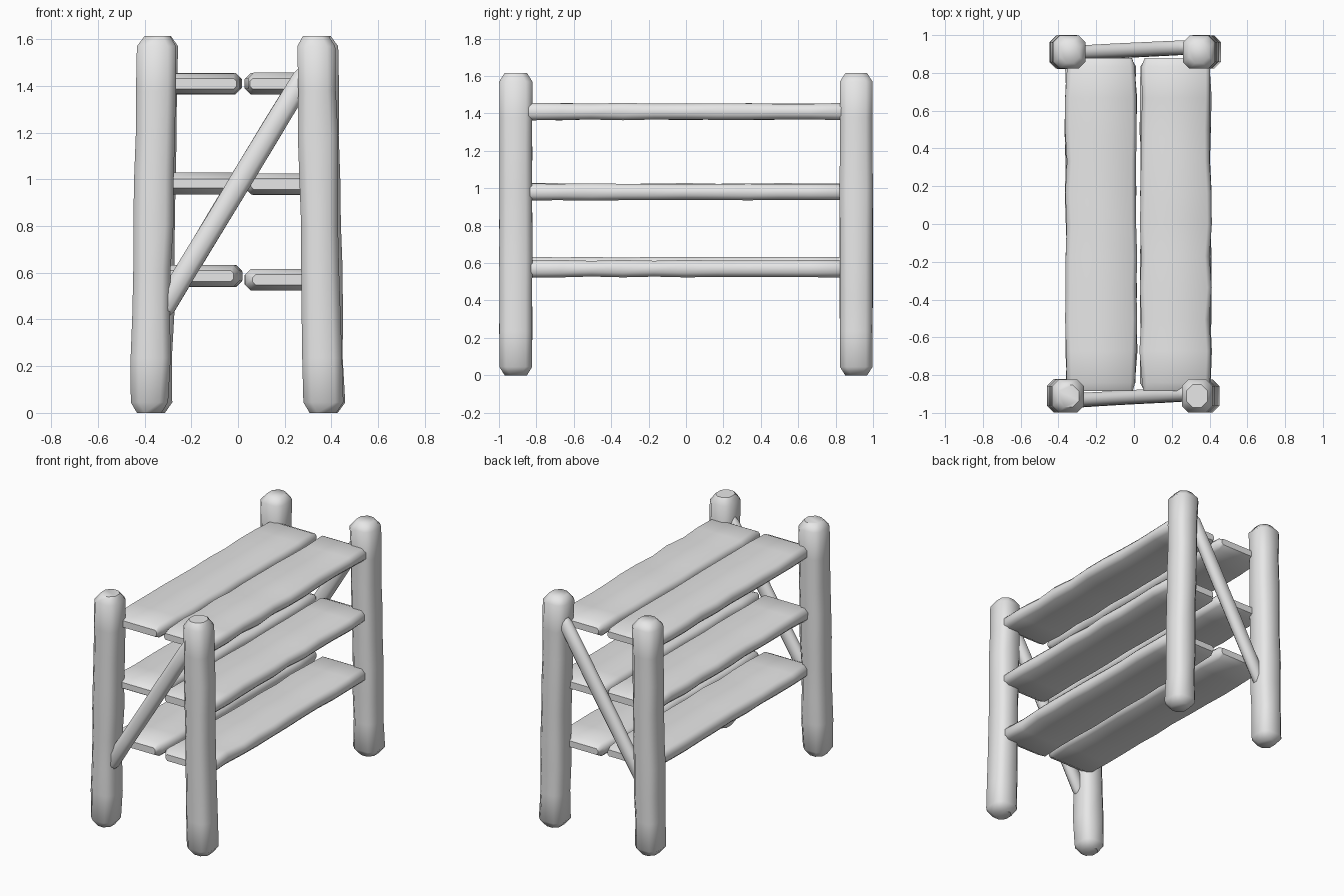
import bpy, bmesh, random
from math import radians
from mathutils import Vector

random.seed(4)
cube = bpy.data.objects.get("Cube")
if cube:
    bpy.data.objects.remove(cube, do_unlink=True)

wood = bpy.data.materials.new("plain grey")
wood.use_nodes = True
grey = (0.8, 0.8, 0.8, 1)
wood.diffuse_color = grey
wood.node_tree.nodes["Principled BSDF"].inputs["Base Color"].default_value = grey

X, Y, Z = Vector((1, 0, 0)), Vector((0, 1, 0)), Vector((0, 0, 1))


def beam(name, start, end, u, v, width, depth, chamfer, tip, inset, wobble, spans=8):
    """Loft a chamfered section from start to end, with worn tips and hewn sides."""
    start, end = Vector(start), Vector(end)
    axis = end - start
    edge = tip / axis.length
    stops = [(0, inset), (edge, 0)]
    stops += [(edge + (1 - 2 * edge) * i / spans, 0) for i in range(1, spans)]
    stops += [(1 - edge, 0), (1, inset)]
    bm = bmesh.new()
    rings = []
    for t, shrink in stops:
        a, b = width / 2 - shrink, depth / 2 - shrink
        c = min(chamfer, a * 0.6, b * 0.6)
        a += random.uniform(-wobble, wobble)
        b += random.uniform(-wobble, wobble) * 0.5
        shift = u * random.uniform(-wobble, wobble) * 0.5
        section = [(a, b - c), (a - c, b), (c - a, b), (-a, b - c),
                   (-a, c - b), (c - a, -b), (a - c, -b), (a, c - b)]
        centre = start + axis * t + shift
        rings.append([bm.verts.new(centre + u * p + v * q) for p, q in section])
    for low, high in zip(rings, rings[1:]):
        for i in range(8):
            j = (i + 1) % 8
            bm.faces.new((low[i], low[j], high[j], high[i]))
    bm.faces.new(rings[0])
    bm.faces.new(rings[-1])
    bmesh.ops.recalc_face_normals(bm, faces=bm.faces)
    mesh = bpy.data.meshes.new(name)
    bm.to_mesh(mesh)
    bm.free()
    mesh.materials.append(wood)
    obj = bpy.data.objects.new(name, mesh)
    bpy.context.collection.objects.link(obj)
    bpy.ops.object.select_all(action='DESELECT')
    obj.select_set(True)
    bpy.context.view_layer.objects.active = obj
    bpy.ops.object.shade_smooth_by_angle(angle=radians(50))
    return obj


# Four splayed posts: foot x, head x, y
posts = {
    "front_right_post": (-0.38, -0.347, -0.91),
    "front_left_post": (0.365, 0.335, -0.91),
    "back_right_post": (-0.365, -0.34, 0.91),
    "back_left_post": (0.375, 0.345, 0.91),
}
for name, (foot, head, y) in posts.items():
    beam(name, (foot, y, 0), (head, y, 1.615), X, Y,
         0.165, 0.175, 0.035, 0.045, 0.028, 0.004)

# Three shelves of two planks: height of right and left plank
shelves = {"lower": (0.587, 0.57), "middle": (0.982, 0.98), "upper": (1.41, 1.41)}
for level, heights in shelves.items():
    for side, x, z in zip(("right", "left"), (-0.175, 0.22), heights):
        beam(f"{level}_{side}_plank", (x, -0.885, z), (x, 0.88, z), X, Z,
             0.37, 0.088, 0.024, 0.045, 0.023, 0.006, 10)

# Diagonal braces at both ends
for name, y_low, y_high in (("front_brace", -0.935, -0.9), ("back_brace", 0.905, 0.935)):
    low, high = Vector((-0.33, y_low, 0.43)), Vector((0.29, y_high, 1.455))
    across = (high - low).cross(Y).normalized()
    beam(name, low, high, across, Y, 0.092, 0.075, 0.024, 0.03, 0.01, 0.002, 5)
